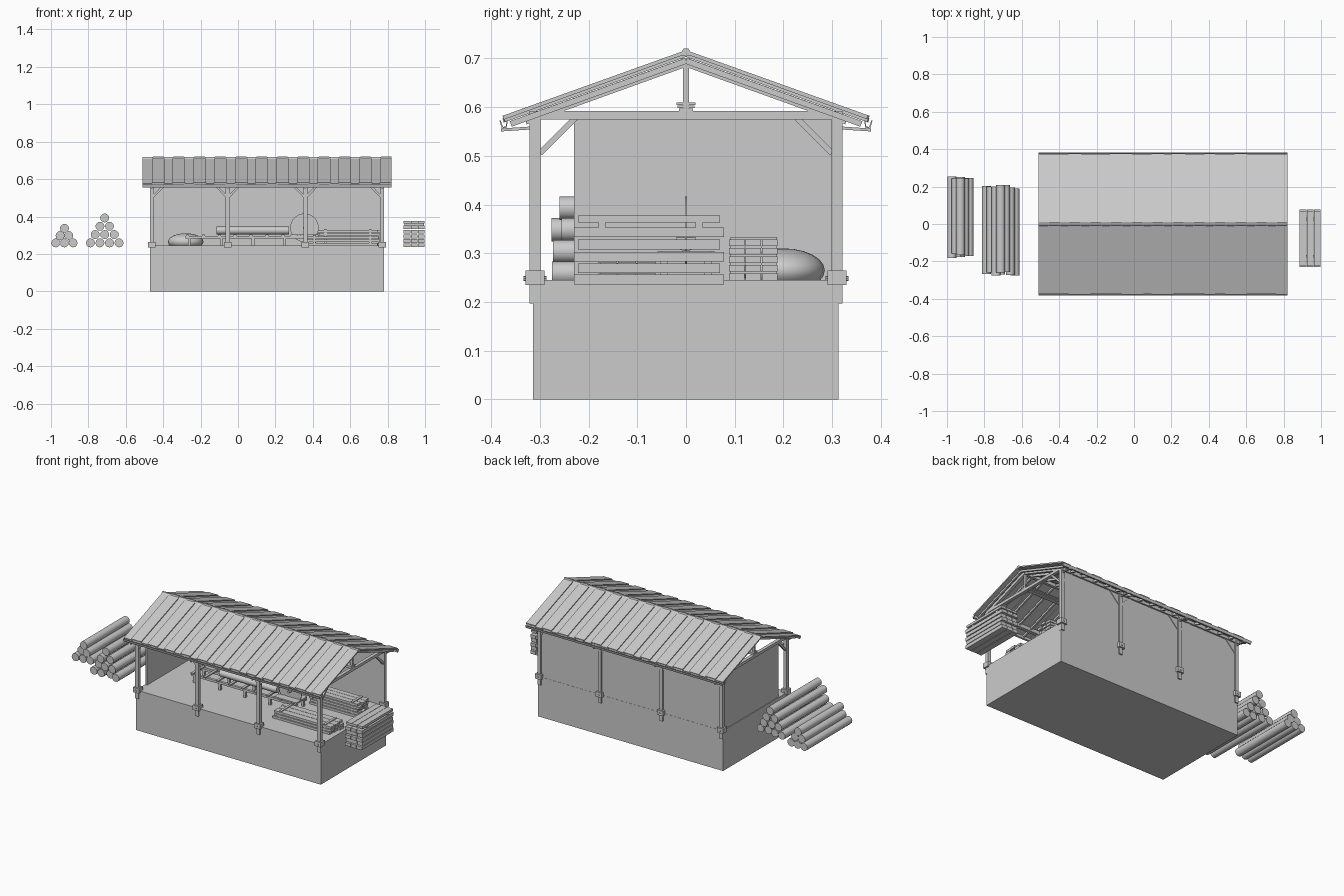
import bpy, bmesh, math, random
from mathutils import Vector, Matrix

random.seed(4)
old = bpy.data.objects.get("Cube")
if old:
    bpy.data.objects.remove(old)

grey = bpy.data.materials.new("plain grey")
grey.use_nodes = True
GREY = (0.6, 0.6, 0.6, 1)
grey.diffuse_color = GREY
grey.node_tree.nodes["Principled BSDF"].inputs["Base Color"].default_value = GREY


class Part:
    """Collects simple shapes into one named object."""
    def __init__(self, name):
        self.name, self.bm = name, bmesh.new()

    def box(self, x0, x1, y0, y1, z0, z1):
        size = Matrix.Diagonal((x1 - x0, y1 - y0, z1 - z0, 1))
        mid = Matrix.Translation(((x0 + x1) / 2, (y0 + y1) / 2, (z0 + z1) / 2))
        bmesh.ops.create_cube(self.bm, size=1, matrix=mid @ size)

    def beam(self, a, b, width, depth):
        a, b = Vector(a), Vector(b)
        d = b - a
        turn = d.to_track_quat('Z', 'Y').to_matrix().to_4x4()
        m = Matrix.Translation((a + b) / 2) @ turn @ Matrix.Diagonal((width, depth, d.length, 1))
        bmesh.ops.create_cube(self.bm, size=1, matrix=m)

    def rod(self, a, b, r, sides=12):
        a, b = Vector(a), Vector(b)
        d = b - a
        m = Matrix.Translation((a + b) / 2) @ d.to_track_quat('Z', 'Y').to_matrix().to_4x4()
        bmesh.ops.create_cone(self.bm, cap_ends=True, segments=sides, radius1=r,
                              radius2=r, depth=d.length, matrix=m)

    def prism(self, yz, x0, x1):
        verts = [self.bm.verts.new((x0, y, z)) for y, z in yz]
        face = self.bm.faces.new(verts)
        out = bmesh.ops.extrude_face_region(self.bm, geom=[face])["geom"]
        moved = [v for v in out if isinstance(v, bmesh.types.BMVert)]
        bmesh.ops.translate(self.bm, verts=moved, vec=(x1 - x0, 0, 0))

    def done(self, smooth=False):
        bmesh.ops.recalc_face_normals(self.bm, faces=self.bm.faces)
        mesh = bpy.data.meshes.new(self.name)
        self.bm.to_mesh(mesh)
        self.bm.free()
        mesh.materials.append(grey)
        ob = bpy.data.objects.new(self.name, mesh)
        bpy.context.collection.objects.link(ob)
        if smooth:
            bpy.ops.object.select_all(action='DESELECT')
            ob.select_set(True)
            bpy.context.view_layer.objects.active = ob
            bpy.ops.object.shade_smooth_by_angle(angle=math.radians(40))
        return ob


FLOOR, TIE = 0.245, 0.575
POSTS = (-0.46, -0.055, 0.36, 0.77)
ROOF0, ROOF1 = -0.51, 0.82

# Foundation block and walls
p = Part("foundation")
p.box(-0.47, 0.78, -0.314, 0.313, 0, FLOOR)
p.done()
p = Part("back_wall")
p.box(-0.465, 0.775, 0.303, 0.312, FLOOR, 0.585)
p.done()
p = Part("end_wall")
p.prism([(-0.23, FLOOR), (0.305, FLOOR), (0.305, TIE), (-0.222, TIE), (-0.23, 0.567)], -0.465, -0.455)
p.done()

# Posts, shoes and knee braces
posts, shoes, braces = Part("posts"), Part("post_shoes"), Part("knee_braces")
for s in (-1, 1):
    y = 0.31 * s
    for x in POSTS:
        posts.box(x - 0.011, x + 0.011, y - 0.011, y + 0.011, FLOOR, 0.59)
        shoes.box(x - 0.02, x + 0.02, y - 0.02, y + 0.02, 0.235, 0.265)
        shoes.box(x - 0.011, x + 0.011, y - 0.011, y + 0.011, 0.197, 0.24)
        shoes.rod((x, y - 0.024, 0.248), (x, y + 0.024, 0.248), 0.005, 8)
        braces.beam((x, s * 0.3, 0.505), (x, s * 0.228, 0.577), 0.012, 0.012)
        for side in (-1, 1):
            if -0.46 < x + side * 0.07 < 0.77:
                braces.beam((x, y, 0.5), (x + side * 0.07, y, 0.572), 0.012, 0.012)
for p in (posts, shoes, braces):
    p.done()

# Roof frame: plates, ties, king posts, rafters
SLOPE = 0.36
def under(y):
    return 0.703 - SLOPE * abs(y)

frame = Part("roof_frame")
for s in (-1, 1):
    frame.box(-0.47, 0.78, s * 0.31 - 0.011, s * 0.31 + 0.011, 0.57, 0.592)
for x in POSTS:
    frame.box(x - 0.01, x + 0.01, -0.32, 0.32, TIE, 0.592)
    frame.box(x - 0.007, x + 0.007, -0.006, 0.006, 0.59, 0.695)
    for s in (-1, 1):
        frame.beam((x, 0, 0.692), (x, s * 0.33, 0.692 - SLOPE * 0.33), 0.018, 0.018)
frame.box(-0.47, 0.78, -0.008, 0.008, 0.68, 0.7)
frame.done()
p = Part("center_rail")
for w, z in ((0.014, 0.592), (0.017, 0.598), (0.02, 0.604)):
    p.box(-0.47, 0.78, -w, w, z, z + 0.005)
p.done()
p = Part("rafter_tails")
for i in range(17):
    x = ROOF0 + 0.025 + i * 0.08
    for s in (-1, 1):
        p.beam((x, 0, 0.695), (x, s * 0.36, 0.695 - SLOPE * 0.36), 0.01, 0.012)
p.done()

# Overlapping roof boards, alternate ones raised
p = Part("roof_boards")
n = 24
w = (ROOF1 - ROOF0) / n
for i in range(n):
    lift = 0.006 * (i % 2)
    grow = 0.006 * (i % 2)
    for s in (-1, 1):
        e = 0.371 + random.uniform(0, 0.004)
        p.prism([(0, under(0) + lift), (s * e, under(e) + lift),
                 (s * (e + 0.002), under(e) + lift + 0.008), (0, under(0) + lift + 0.008)],
                ROOF0 + i * w - grow, min(ROOF0 + (i + 1) * w + grow, ROOF1))
p.done()
p = Part("ridge_cap")
for i in range(n):
    z = 0.717 + 0.003 * (i % 2)
    p.prism([(-0.013, 0.708), (-0.005, z), (0.005, z), (0.013, 0.708), (0, 0.704)],
            ROOF0 + i * w, ROOF0 + (i + 1) * w)
p.done()

# Eave gutters and their brackets
p = Part("gutters")
for s in (-1, 1):
    p.prism([(s * y, z) for y, z in ((0.366, 0.573), (0.368, 0.558), (0.378, 0.556), (0.383, 0.572),
                                     (0.38, 0.572), (0.376, 0.559), (0.37, 0.561), (0.368, 0.573))],
            ROOF0, ROOF1)
    for x in POSTS:
        p.beam((x, s * 0.32, 0.557), (x, s * 0.38, 0.553), 0.008, 0.006)
p.done()

# Log piles
def log_pile(name, x, count, gap, rise, y0, y1):
    logs = Part(name)
    for row in range(count):
        for k in range(count - row):
            cx = x + (k + row / 2) * gap
            z = 0.259 + row * rise
            a, b = random.uniform(-0.012, 0.012), random.uniform(-0.012, 0.012)
            logs.rod((cx, y0 + a, z), (cx, y1 + b, z), 0.024)
    logs.done(True)

log_pile("small_log_pile", -0.974, 3, 0.046, 0.039, -0.17, 0.25)
log_pile("large_log_pile", -0.789, 4, 0.051, 0.0445, -0.265, 0.197)

# Lumber stack outside
p = Part("outside_lumber_stack")
for i, z in enumerate((0.236, 0.259, 0.283, 0.308, 0.333, 0.363)):
    inset = 0.008 * (i % 2)
    for k in range(3):
        x = 0.886 + k * 0.038
        p.box(x, x + 0.036, -0.23 + inset, 0.078 - inset, z, z + (0.014 if i == 5 else 0.02))
for y in (-0.18, 0.02):
    p.box(0.89, 0.995, y, y + 0.015, 0.352, 0.364)
p.done()

# Lumber stacks under the roof
def boards(name, x0, x1, y0, y1, layers):
    stack = Part(name)
    step = (y1 - y0) / 3
    for i in range(layers):
        z = FLOOR + i * 0.0175
        for k in range(3):
            a = random.uniform(0, 0.015)
            stack.box(x0 + a, x1 - 0.015 + a, y0 + k * step, y0 + (k + 0.94) * step, z, z + 0.0135)
        for x in (x0 + 0.04, x1 - 0.06):
            stack.box(x, x + 0.015, y0 + 0.003, y1 - 0.003, z + 0.013, z + 0.0178)
    stack.done()

boards("front_lumber_stack", 0.36, 0.76, -0.18, -0.06, 3)
boards("back_lumber_stack", 0.42, 0.76, 0.088, 0.19, 5)

# Saw bench with rails, legs, log and blade
p = Part("saw_bench")
for y in (-0.045, 0.045):
    p.box(-0.28, 0.43, y - 0.008, y + 0.008, 0.283, 0.297)
    for x in (-0.26, -0.09, 0.08, 0.25, 0.41):
        p.box(x - 0.007, x + 0.007, y - 0.007, y + 0.007, FLOOR, 0.285)
for i in range(9):
    x = -0.27 + i * 0.085
    p.box(x - 0.008, x + 0.008, -0.06, 0.06, 0.296, 0.304)
p.box(0.28, 0.43, -0.05, -0.006, 0.295, 0.305)
p.box(0.28, 0.43, 0.006, 0.05, 0.295, 0.305)
p.done()
p = Part("bench_log")
p.rod((-0.115, 0, 0.325), (0.272, 0, 0.325), 0.021)
p.done(True)
p = Part("saw_blade")
p.rod((0.355, -0.002, 0.34), (0.355, 0.002, 0.34), 0.076, 32)
p.rod((0.355, -0.02, 0.34), (0.355, 0.02, 0.34), 0.008, 10)
p.done(True)

# Sawdust heap in the back corner
p = Part("sawdust_heap")
bmesh.ops.create_uvsphere(p.bm, u_segments=20, v_segments=12, radius=1,
                          matrix=Matrix.Translation((-0.28, 0.2, 0.265)) @ Matrix.Diagonal((0.095, 0.085, 0.045, 1)))
p.done(True)
